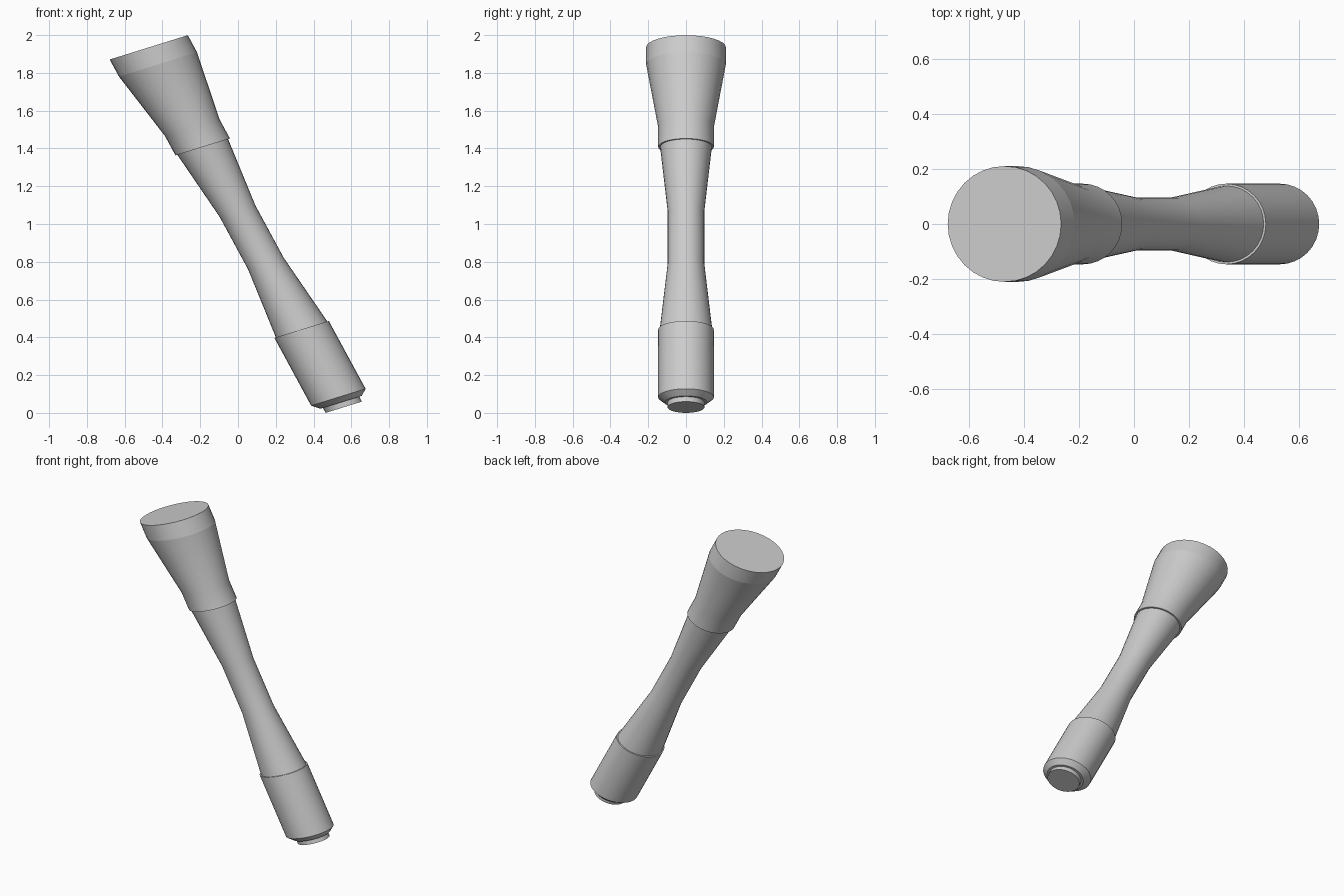
import bpy, bmesh, math

if "Cube" in bpy.data.objects:
    bpy.data.objects.remove(bpy.data.objects["Cube"])

SEG = 32
TILT = 0.311      # rise of each ring along x
SQUASH = 0.98     # ring width along x relative to y


def axis_x(z):
    # Leaning straight centre line
    return -0.4725 + (1.935 - z) * 0.542


def turned(name, profile, cap_first=False, cap_last=False):
    """Loft tilted rings along the leaning axis; profile is (radius, centre z), top down."""
    bm = bmesh.new()
    rings = []
    for r, z in profile:
        ring = []
        for i in range(SEG):
            a = 2 * math.pi * i / SEG
            dx = r * SQUASH * math.cos(a)
            ring.append(bm.verts.new((axis_x(z) + dx, r * math.sin(a), z + TILT * dx)))
        rings.append(ring)
    for up, lo in zip(rings, rings[1:]):
        for i in range(SEG):
            j = (i + 1) % SEG
            bm.faces.new((lo[i], lo[j], up[j], up[i]))
    if cap_first:
        bm.faces.new(rings[0])
    if cap_last:
        bm.faces.new(rings[-1][::-1])
    mesh = bpy.data.meshes.new(name)
    bm.to_mesh(mesh)
    bm.free()
    ob = bpy.data.objects.new(name, mesh)
    bpy.context.collection.objects.link(ob)
    bpy.ops.object.select_all(action='DESELECT')
    ob.select_set(True)
    bpy.context.view_layer.objects.active = ob
    bpy.ops.object.shade_smooth_by_angle(angle=math.radians(30))
    return ob


# Flat topped rim of the head
turned("head_rim", [(0.211, 1.935), (0.211, 1.845)], cap_first=True)
# Flared head with a small shoulder underneath
turned("head", [(0.211, 1.845), (0.147, 1.51), (0.147, 1.408), (0.137, 1.408)])
# Waisted shaft
turned("shaft", [(0.137, 1.408), (0.097, 1.068), (0.097, 0.79), (0.139, 0.442)])
# Handle grip with chamfered end
turned("grip", [(0.139, 0.442), (0.147, 0.442), (0.147, 0.083),
                (0.112, 0.056), (0.098, 0.056)])
# End plug
turned("end_plug", [(0.098, 0.056), (0.098, 0.030)], cap_last=True)
